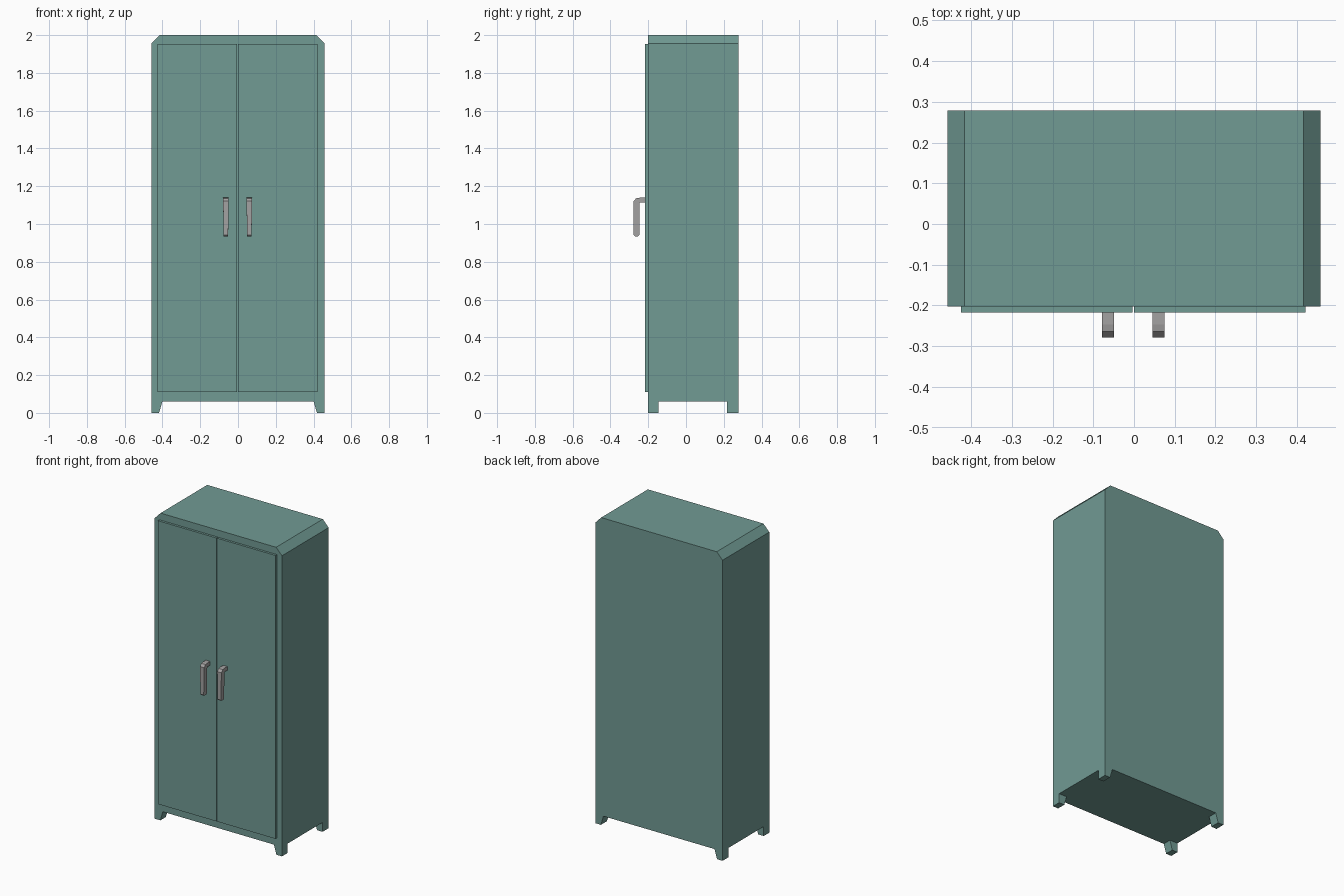
import bpy, bmesh

if "Cube" in bpy.data.objects:
    bpy.data.objects.remove(bpy.data.objects["Cube"])


def material(name, rgb):
    m = bpy.data.materials.new(name)
    m.diffuse_color = (*rgb, 1)
    m.use_nodes = True
    m.node_tree.nodes["Principled BSDF"].inputs["Base Color"].default_value = m.diffuse_color
    return m


paint = material("teal_paint", (0.165, 0.325, 0.295))
metal = material("grey_metal", (0.37, 0.36, 0.36))


def prism(name, pts, axis, a, b, mat):
    """Extrude a 2D profile from a to b; pts are (x, z) for axis Y, (y, z) for axis X."""
    bm = bmesh.new()
    put = (lambda p, d: (p[0], d, p[1])) if axis == "Y" else (lambda p, d: (d, p[0], p[1]))
    face = bm.faces.new([bm.verts.new(put(p, a)) for p in pts])
    ext = bmesh.ops.extrude_face_region(bm, geom=[face])["geom"]
    vec = (0, b - a, 0) if axis == "Y" else (b - a, 0, 0)
    bmesh.ops.translate(bm, vec=vec, verts=[v for v in ext if isinstance(v, bmesh.types.BMVert)])
    bmesh.ops.recalc_face_normals(bm, faces=bm.faces)
    me = bpy.data.meshes.new(name)
    bm.to_mesh(me)
    bm.free()
    ob = bpy.data.objects.new(name, me)
    bpy.context.collection.objects.link(ob)
    me.materials.append(mat)
    return ob


def rect(x0, x1, z0, z1):
    return [(x0, z0), (x1, z0), (x1, z1), (x0, z1)]


FRONT, BACK = -0.202, 0.278

# Cabinet body with chamfered top and tapered feet
half = [(0.40, 0.061), (0.418, 0), (0.458, 0), (0.458, 1.956), (0.416, 2.0)]
profile = half + [(-x, z) for x, z in reversed(half)]
body = prism("cabinet_body", profile, "Y", FRONT, BACK, paint)

# Side cut that separates front feet from back feet
cutter = prism("foot_cutter", rect(-0.145, 0.216, -0.1, 0.061), "X", -0.6, 0.6, paint)
cutter.hide_render = True
mod = body.modifiers.new("foot_gap", "BOOLEAN")
mod.operation = "DIFFERENCE"
mod.solver = "EXACT"
mod.object = cutter
bpy.context.view_layer.objects.active = body
bpy.ops.object.modifier_apply(modifier=mod.name)
bpy.data.objects.remove(cutter)

# Doors and bent handles, slightly left of centre
MID, DOOR = -0.002, -0.217
bar = [(DOOR, 1.139), (-0.247, 1.139), (-0.264, 1.136), (-0.278, 1.121), (-0.278, 0.942),
       (-0.271, 0.935), (-0.253, 0.935), (-0.246, 0.942), (-0.246, 1.114), (DOOR, 1.114)]
for side, s in (("left", -1), ("right", 1)):
    x0, x1 = sorted((MID + s * 0.002, MID + s * 0.423))
    prism(side + "_door", rect(x0, x1, 0.110, 1.954), "Y", DOOR, FRONT, paint)
    c = MID + s * 0.062
    handle = prism(side + "_handle", bar, "X", c - 0.015, c + 0.015, metal)
    for v in handle.data.vertices:  # grip tapers downward
        if v.co.z < 1.0:
            v.co.x = c + (v.co.x - c) * 0.78
